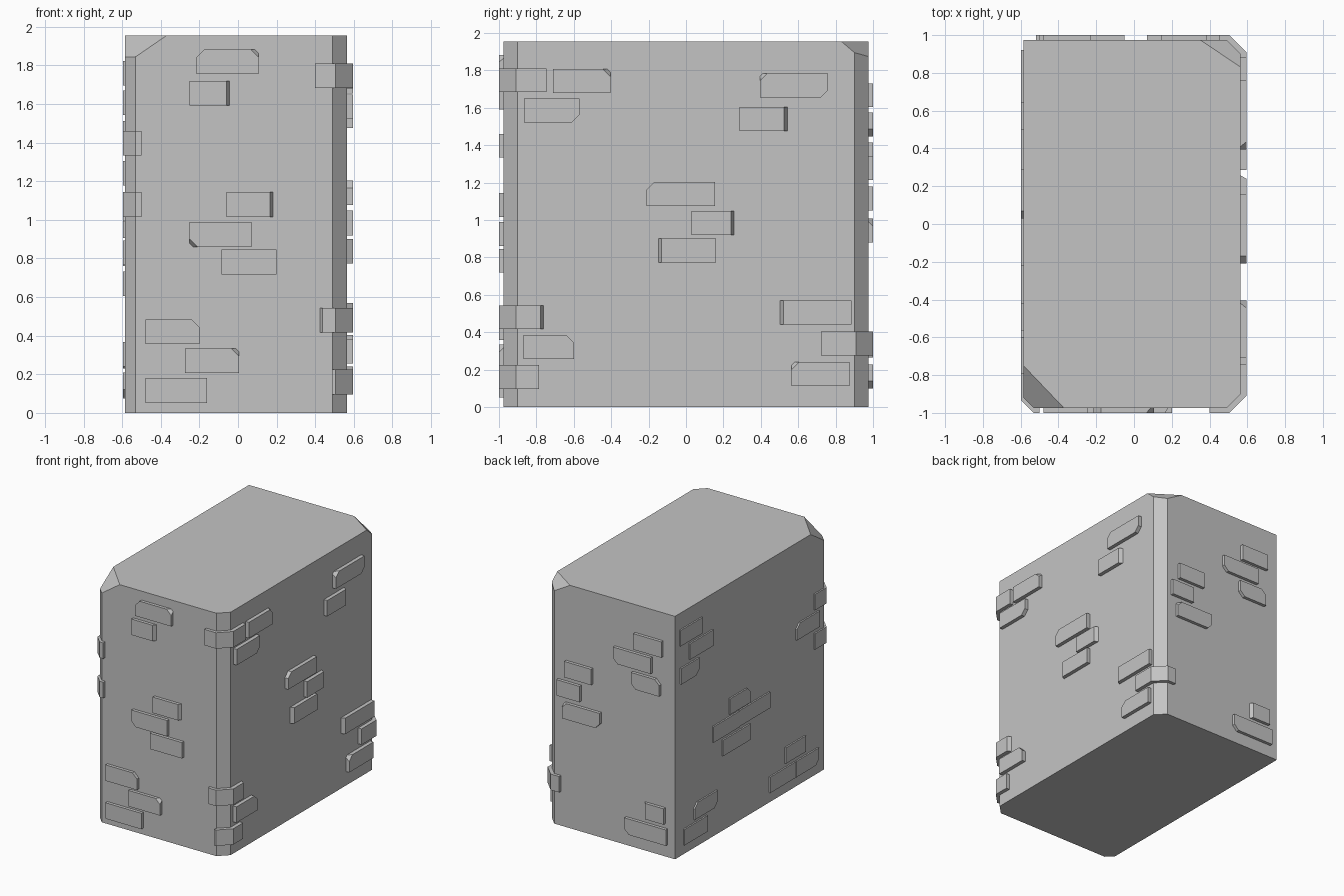
import bpy, bmesh
from mathutils import Vector

cube = bpy.data.objects.get("Cube")
if cube:
    bpy.data.objects.remove(cube, do_unlink=True)

stone = bpy.data.materials.new("grey_stone")
stone.use_nodes = True
GREY = (0.55, 0.55, 0.55, 1)
stone.diffuse_color = GREY
stone.node_tree.nodes["Principled BSDF"].inputs["Base Color"].default_value = GREY

LEFT, RIGHT, FRONT, BACK, TOP = 0.565, -0.585, -0.975, 0.975, 1.955
OUT = {"left": 0.595, "right": -0.597, "front": -1.0, "back": 1.0}
INNER = {"left": 0.55, "right": -0.57, "front": -0.96, "back": 0.96}


def finish(name, bm):
    bmesh.ops.recalc_face_normals(bm, faces=bm.faces)
    mesh = bpy.data.meshes.new(name)
    bm.to_mesh(mesh)
    bm.free()
    mesh.materials.append(stone)
    obj = bpy.data.objects.new(name, mesh)
    bpy.context.collection.objects.link(obj)
    return obj


def loft(name, loop_a, loop_b):
    """Solid between two matching outlines."""
    bm = bmesh.new()
    a = [bm.verts.new(p) for p in loop_a]
    b = [bm.verts.new(p) for p in loop_b]
    bm.faces.new(a)
    bm.faces.new(b)
    for i in range(len(a)):
        j = (i + 1) % len(a)
        bm.faces.new((a[i], a[j], b[j], b[i]))
    return finish(name, bm)


def slice_corner(obj, p, q, r, outward):
    """Cut a corner off along the plane through three points."""
    p, q, r = Vector(p), Vector(q), Vector(r)
    n = (q - p).cross(r - p).normalized()
    if n.dot(Vector(outward)) < 0:
        n = -n
    bm = bmesh.new()
    bm.from_mesh(obj.data)
    cut = bmesh.ops.bisect_plane(bm, geom=bm.verts[:] + bm.edges[:] + bm.faces[:],
                                 plane_co=p, plane_no=n, clear_outer=True)
    edges = [e for e in cut["geom_cut"] if isinstance(e, bmesh.types.BMEdge)]
    bmesh.ops.holes_fill(bm, edges=edges)
    bmesh.ops.recalc_face_normals(bm, faces=bm.faces)
    bm.to_mesh(obj.data)
    bm.free()


# Main block: three chamfered uprights, two sliced top corners
C, D = 0.075, 0.055
plan = [(RIGHT + D, FRONT), (LEFT - C, FRONT), (LEFT, FRONT + C),
        (LEFT, BACK - C), (LEFT - C, BACK), (RIGHT, BACK), (RIGHT, FRONT + D)]
block = loft("wall_block", [(x, y, 0) for x, y in plan], [(x, y, TOP) for x, y in plan])
slice_corner(block, (RIGHT, -0.75, TOP), (-0.37, FRONT, TOP),
             (RIGHT + D, FRONT, 1.845), (-1, -1, 1))
slice_corner(block, (0.35, BACK, TOP), (LEFT, 0.83, TOP),
             (LEFT, BACK - C, 1.895), (1, 1, 1))


def outline(u0, u1, z0, z1, cuts):
    """Rectangle with some corners cut; cuts maps corner name to size."""
    pts = []
    for key, u, z, su, sz, along_z in (("BL", u0, z0, 1, 1, True), ("BR", u1, z0, -1, 1, False),
                                       ("TR", u1, z1, -1, -1, True), ("TL", u0, z1, 1, -1, False)):
        if key in cuts:
            c = cuts[key]
            pair = [(u, z + sz * c), (u + su * c, z)]
            pts += pair if along_z else pair[::-1]
        else:
            pts.append((u, z))
    return pts


def brick(face, index, u0, u1, z0, z1, style=""):
    """Style words: TL cuts a corner, TLc chips it, L or R slopes an end."""
    words = style.split()
    outer = {w[:2]: 0.04 for w in words if len(w) > 1}
    inner = {w[:2]: 0.004 if w.endswith("c") else 0.04 for w in words if len(w) > 1}
    slope = 0.025
    a = outline(u0, u1, z0, z1, inner)
    b = outline(u0 + slope * ("L" in words), u1 - slope * ("R" in words), z0, z1, outer)

    def place(pts, depth):
        if face in ("left", "right"):
            return [(depth, u, z) for u, z in pts]
        return [(u, depth, z) for u, z in pts]
    loft(f"{face}_brick_{index}", place(a, INNER[face]), place(b, OUT[face]))


def corner_brick(name, side, end, x, y, z0, z1, c, slope=0.0):
    """Brick that folds round a chamfered upright."""
    ox, oy, ix, iy = OUT[side], OUT[end], INNER[side], INNER[end]
    sx, sy = (1 if ox > 0 else -1), (1 if oy > 0 else -1)
    pts = [(x, iy), (x + sx * slope, oy), (ox - sx * c, oy),
           (ox, oy - sy * c), (ox, y + sy * slope), (ix, y)]
    loft(name, [(px, py, z0) for px, py in pts], [(px, py, z1) for px, py in pts])


H = 0.128  # brick height
# Each brick: start, end, base height, style
bricks = {
    "front": [(-0.215, 0.105, 1.755, "TL TRc"), (-0.25, -0.035, 1.592, "R"),
              (-0.06, 0.19, 1.015, "R"), (-0.25, 0.07, 0.86, "BLc"),
              (-0.085, 0.2, 0.718, ""), (-0.48, -0.2, 0.357, "TR"),
              (-0.275, 0.005, 0.206, "TRc"), (-0.48, -0.16, 0.052, "")],
    "left": [(-0.71, -0.405, 1.68, "TRc"), (-0.865, -0.57, 1.522, "BR"),
             (0.395, 0.76, 1.655, "TLc BR"), (0.285, 0.55, 1.476, "R"),
             (-0.21, 0.155, 1.076, "TL"), (0.03, 0.265, 0.92, "R"),
             (-0.155, 0.16, 0.773, "L"), (0.495, 0.885, 0.441, "L"),
             (0.565, 0.875, 0.113, "TLc"), (-0.87, -0.6, 0.256, "TR")],
    "back": [(-0.48, -0.23, 1.603, ""), (-0.385, -0.05, 1.447, "BR"),
             (-0.46, -0.21, 1.285, "BR TL"), (0.145, 0.385, 1.215, ""),
             (0.25, 0.455, 1.05, ""), (0.07, 0.405, 0.88, "TRc BL"),
             (-0.5, -0.31, 0.265, "R"), (-0.52, -0.15, 0.1, "BR")],
    "right": [(0.64, 0.92, 1.695, ""), (0.5, 0.8, 1.542, ""), (0.68, 0.91, 1.385, "BL"),
              (0.03, 0.29, 0.905, "TL"), (0.175, 0.5, 0.76, ""), (-0.22, 0.17, 0.765, ""),
              (0.03, 0.38, 0.605, ""), (-0.675, -0.42, 0.24, ""), (-0.545, -0.22, 0.08, ""),
              (-0.84, -0.55, 0.08, "BL"), (0.45, 0.74, 0.23, "TR BL"),
              (0.575, 0.87, 0.075, ""), (-0.85, -0.56, 1.178, "TR")],
}
for face, rows in bricks.items():
    for i, (u0, u1, z, style) in enumerate(rows, 1):
        brick(face, i, u0, u1, z, z + H, style)

# Bricks folding round the uprights
corner_brick("front_left_corner_brick_top", "left", "front", 0.4, -0.745, 1.683, 1.811, 0.09)
corner_brick("front_left_corner_brick_mid", "left", "front", 0.417, -0.755, 0.416, 0.544, 0.09, 0.022)
corner_brick("front_left_corner_brick_low", "left", "front", 0.488, -0.785, 0.096, 0.224, 0.09)
corner_brick("back_left_corner_brick", "left", "back", 0.43, 0.722, 0.276, 0.404, 0.09)
corner_brick("front_right_corner_brick_top", "right", "front", -0.5, -0.79, 1.333, 1.461, 0.065)
corner_brick("front_right_corner_brick_low", "right", "front", -0.5, -0.79, 1.016, 1.144, 0.065)
